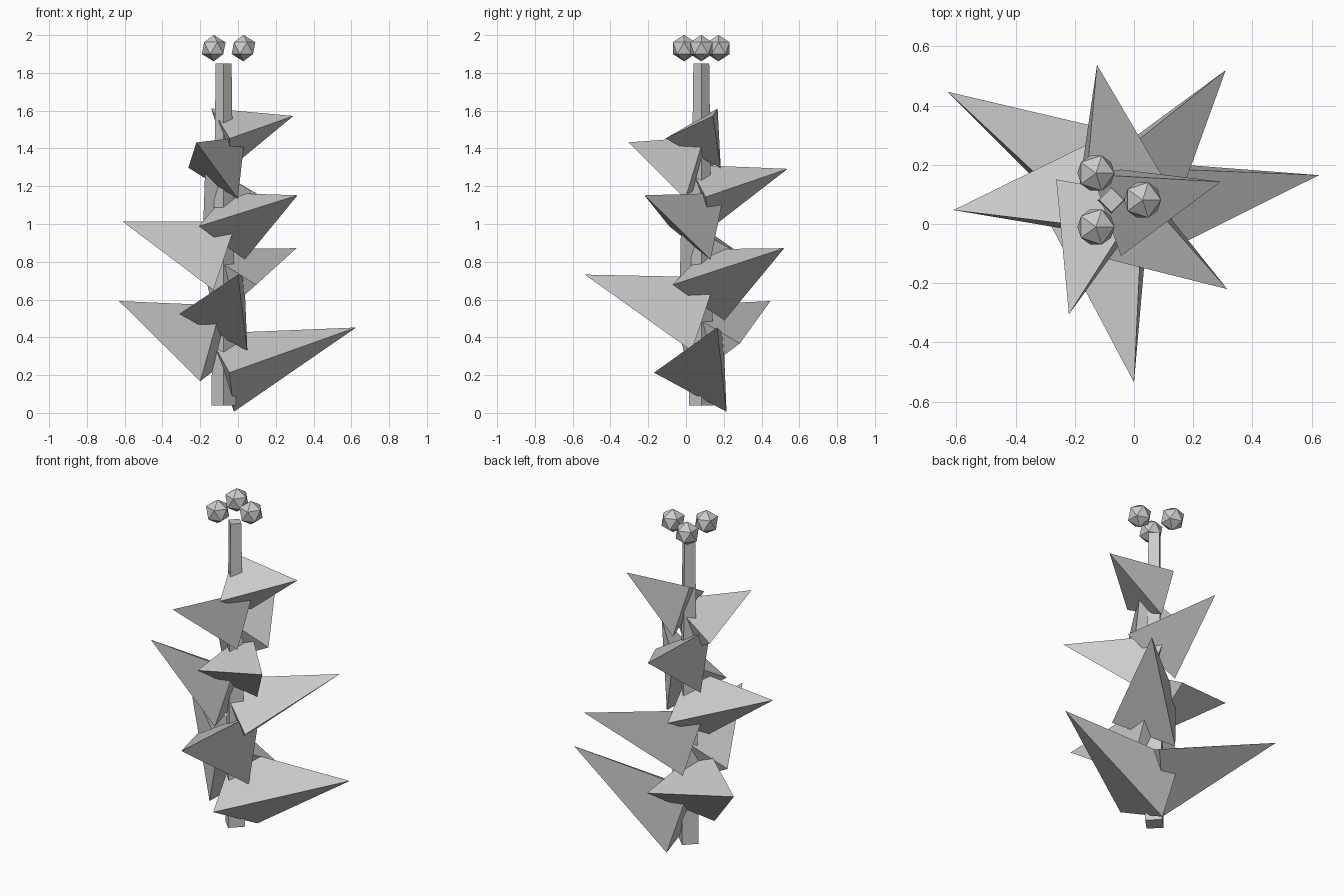
import bpy
from math import sin, cos, pi, radians
from mathutils import Vector

if "Cube" in bpy.data.objects:
    bpy.data.objects.remove(bpy.data.objects["Cube"])

AX, AY = -0.076, 0.081  # stem axis


def stem():
    # square stalk, slightly tapered, corners facing the axes
    bpy.ops.mesh.primitive_cone_add(vertices=4, radius1=0.065, radius2=0.042,
                                    depth=1.81, location=(AX, AY, 0.945))
    bpy.context.object.name = "stem"


def leaf(i, tip):
    # three-sided spike: triangular base centred on the stem, tip outward
    t = i / 8
    base = Vector((AX, AY, 0.213 + 0.155 * i))
    r = 0.252 - 0.06 * t
    axis = (Vector(tip) - base).normalized()
    side = axis.cross(Vector((0, 0, 1))).normalized()
    up = side.cross(axis)
    ring = [base + r * (cos(a) * side + sin(a) * up)
            for a in (0, 2 * pi / 3, 4 * pi / 3)]
    me = bpy.data.meshes.new("leaf")
    me.from_pydata(ring + [Vector(tip)], [],
                   [(0, 1, 3), (1, 2, 3), (2, 0, 3), (2, 1, 0)])
    ob = bpy.data.objects.new(f"leaf_{i + 1}", me)
    bpy.context.collection.objects.link(ob)


def berry(i):
    # low-poly berry in a ring of three above the stem
    a = radians(120 * i)
    bpy.ops.mesh.primitive_ico_sphere_add(
        subdivisions=1, radius=0.07,
        location=(AX + 0.105 * cos(a), AY + 0.105 * sin(a), 1.931))
    bpy.context.object.name = f"berry_{i + 1}"


stem()

# leaf tips spiral up the stem, rising evenly
tips = [(0.625, 0.165), (-0.63, 0.447), (0.0, -0.535), (0.31, 0.52),
        (-0.61, 0.047), (0.315, -0.22), (-0.125, 0.538), (-0.22, -0.305),
        (0.293, 0.143)]
for i, (x, y) in enumerate(tips):
    leaf(i, (x, y, 0.452 + 0.14 * i))

for i in range(3):
    berry(i)
